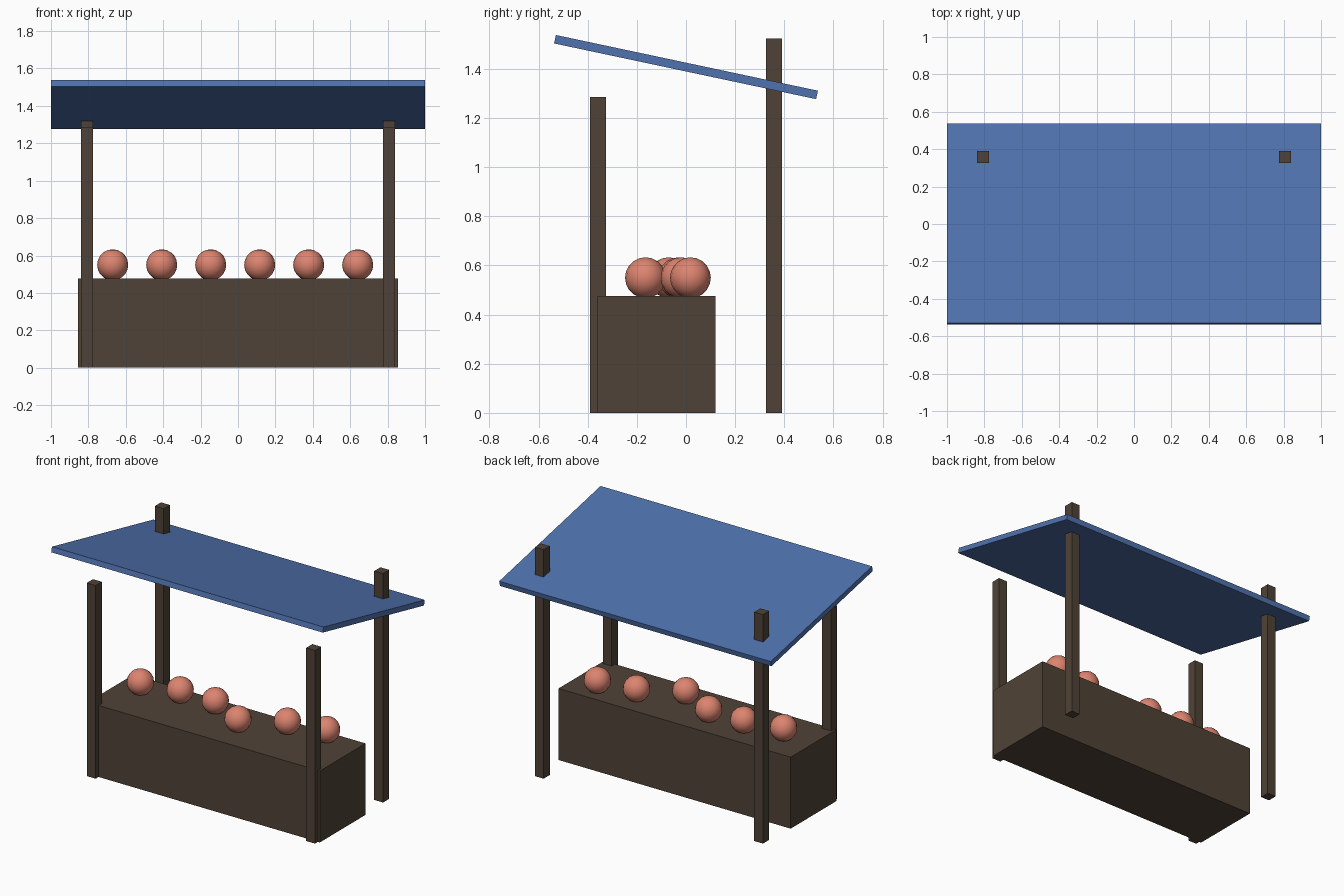
import bpy
import math

default = bpy.data.objects.get("Cube")
if default:
    bpy.data.objects.remove(default, do_unlink=True)


def material(name, rgb):
    mat = bpy.data.materials.new(name)
    mat.use_nodes = True
    mat.diffuse_color = (*rgb, 1)
    mat.node_tree.nodes["Principled BSDF"].inputs["Base Color"].default_value = (*rgb, 1)
    return mat


wood = material("dark wood", (0.08, 0.055, 0.038))
cloth = material("blue roof", (0.08, 0.17, 0.43))
fruit = material("salmon fruit", (0.72, 0.23, 0.16))


def box(name, size, centre, mat, tilt=0):
    bpy.ops.mesh.primitive_cube_add(size=1, location=centre)
    obj = bpy.context.object
    obj.name = name
    obj.scale = size
    bpy.ops.object.transform_apply(location=False, rotation=False, scale=True)
    obj.rotation_euler.x = tilt
    obj.data.materials.append(mat)
    return obj


# Counter
box("counter", (1.71, 0.48, 0.476), (0, -0.12, 0.238), wood)

# Posts: the back pair pokes through the roof
for side, x in (("left", 0.808), ("right", -0.808)):
    for end, y, height in (("front", -0.358, 1.286), ("back", 0.358, 1.524)):
        box(f"{end}_{side}_post", (0.065, 0.065, height), (x, y, height / 2), wood)

# Sloping roof
box("roof", (2, 1.09, 0.035), (0, 0, 1.407), cloth, math.radians(-12))

# Row of fruit on the counter, unevenly placed in depth
for i, y in enumerate((-0.07, -0.025, -0.03, -0.165, -0.02, 0.018)):
    bpy.ops.mesh.primitive_uv_sphere_add(
        segments=16, ring_count=10, radius=0.083, location=(-0.67 + 0.262 * i, y, 0.55))
    ball = bpy.context.object
    ball.name = f"fruit_{i + 1}"
    ball.data.materials.append(fruit)
    bpy.ops.object.shade_smooth_by_angle(angle=math.radians(30))
